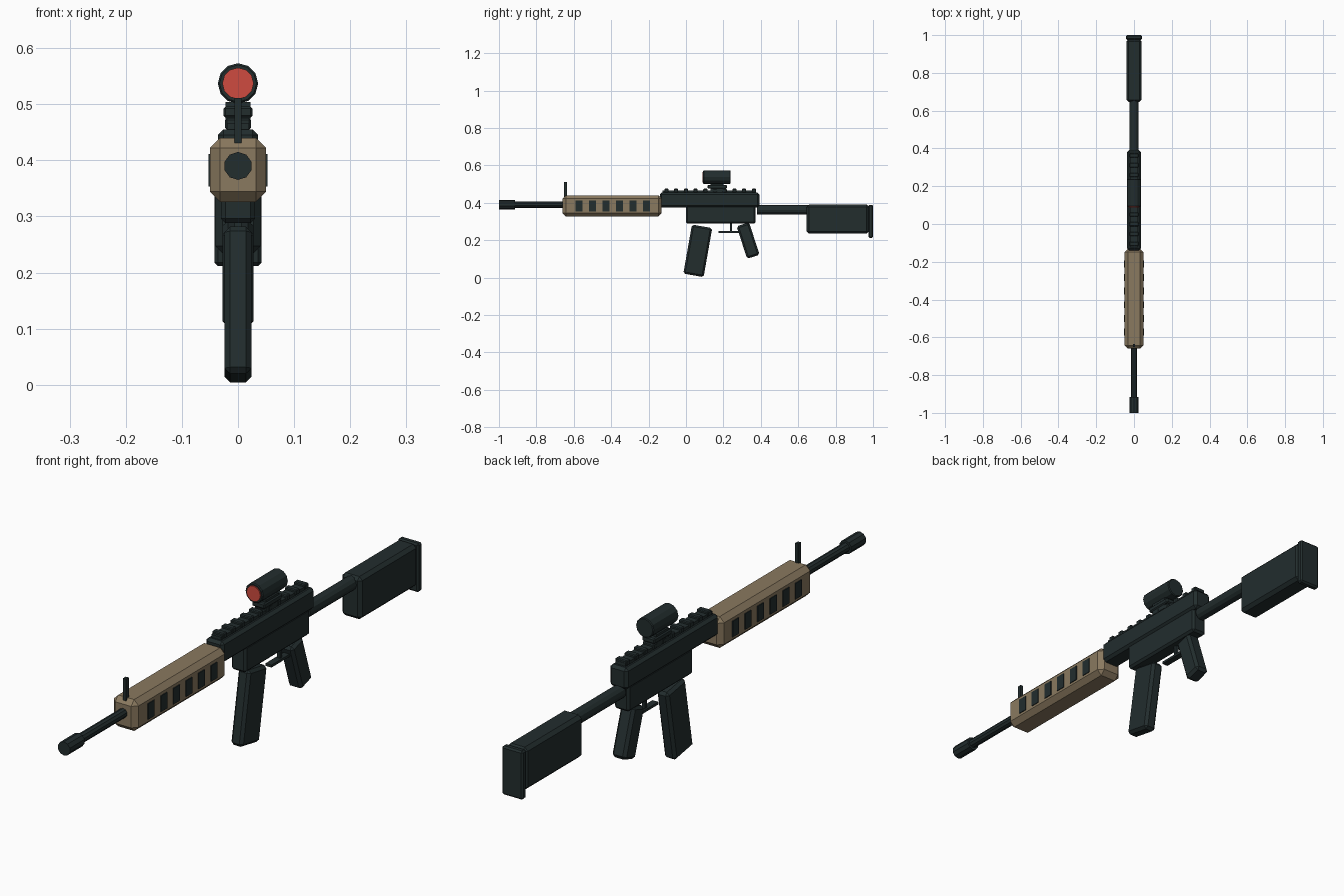
import bpy, math

if "Cube" in bpy.data.objects:
    bpy.data.objects.remove(bpy.data.objects["Cube"])


def material(name, rgb):
    m = bpy.data.materials.new(name)
    m.diffuse_color = (*rgb, 1)
    m.use_nodes = True
    m.node_tree.nodes["Principled BSDF"].inputs["Base Color"].default_value = m.diffuse_color
    return m


DARK = material("dark gunmetal", (0.016, 0.026, 0.027))
TAN = material("desert tan", (0.255, 0.192, 0.115))
RED = material("lens red", (0.62, 0.07, 0.05))


def finish(ob, name, mat, bevel):
    ob.name = name
    ob.data.materials.append(mat)
    if bevel:
        mod = ob.modifiers.new("chamfer", "BEVEL")
        mod.width = bevel
        mod.segments = 1
        mod.limit_method = "ANGLE"
        mod.angle_limit = math.radians(50)
    return ob


def block(name, half_x, y, z, mat=DARK, bevel=0.0, x=0.0, tilt=0.0):
    """Box given by half width and y / z ranges, tilted about its centre."""
    bpy.ops.mesh.primitive_cube_add(
        size=1, location=(x, sum(y) / 2, sum(z) / 2))
    ob = bpy.context.object
    ob.scale = (2 * half_x, y[1] - y[0], z[1] - z[0])
    bpy.ops.object.transform_apply(location=False, rotation=False, scale=True)
    ob.rotation_euler.x = math.radians(tilt)
    return finish(ob, name, mat, bevel)


def tube(name, radius, y, z, mat=DARK, sides=12, bevel=0.0):
    """Cylinder along y."""
    bpy.ops.mesh.primitive_cylinder_add(
        vertices=sides, radius=radius, depth=y[1] - y[0],
        location=(0, sum(y) / 2, z), rotation=(math.pi / 2, 0, 0))
    return finish(bpy.context.object, name, mat, bevel)


# Barrel and muzzle
tube("barrel", 0.017, (-0.95, -0.62), 0.39, sides=10)
tube("muzzle", 0.025, (-1.0, -0.915), 0.39, sides=10)

# Handguard with side vents and front sight
block("handguard", 0.05, (-0.66, -0.13), (0.326, 0.44), TAN, 0.018)
for side in (-1, 1):
    for i in range(6):
        yc = -0.572 + 0.0722 * i
        block("vent", 0.004, (yc - 0.018, yc + 0.018), (0.353, 0.411),
              x=side * 0.049)
block("front_sight", 0.006, (-0.651, -0.636), (0.43, 0.511))

# Receivers and toothed rail
block("upper_receiver", 0.036, (-0.14, 0.392), (0.376, 0.455), bevel=0.01)
block("lower_receiver", 0.03, (0.0, 0.372), (0.288, 0.385), bevel=0.008)
block("rail", 0.02, (-0.125, 0.375), (0.45, 0.466))
for i in range(10):
    yc = -0.105 + 0.052 * i
    block("rail_tooth", 0.023, (yc - 0.011, yc + 0.011), (0.455, 0.475),
          bevel=0.003)

# Magazine, grip and trigger
block("magazine", 0.024, (0.008, 0.118), (0.01, 0.276), bevel=0.01, tilt=-10)
block("grip", 0.028, (0.297, 0.367), (0.107, 0.289), bevel=0.01, tilt=18)
block("trigger", 0.006, (0.234, 0.245), (0.243, 0.295))
block("trigger_guard", 0.012, (0.175, 0.285), (0.239, 0.248))

# Buffer tube, stock and butt pad
tube("buffer_tube", 0.025, (0.38, 0.68), 0.362)
block("stock", 0.04, (0.645, 0.978), (0.235, 0.39), bevel=0.012)
block("butt_pad", 0.042, (0.975, 1.0), (0.212, 0.389), bevel=0.006)

# Scope with mount and lens
block("scope_mount", 0.026, (0.115, 0.218), (0.476, 0.496), bevel=0.004)
block("scope_mount_foot", 0.022, (0.13, 0.2), (0.46, 0.504))
tube("scope", 0.036, (0.092, 0.238), 0.537, bevel=0.003)
tube("lens", 0.028, (0.088, 0.096), 0.537, RED)
